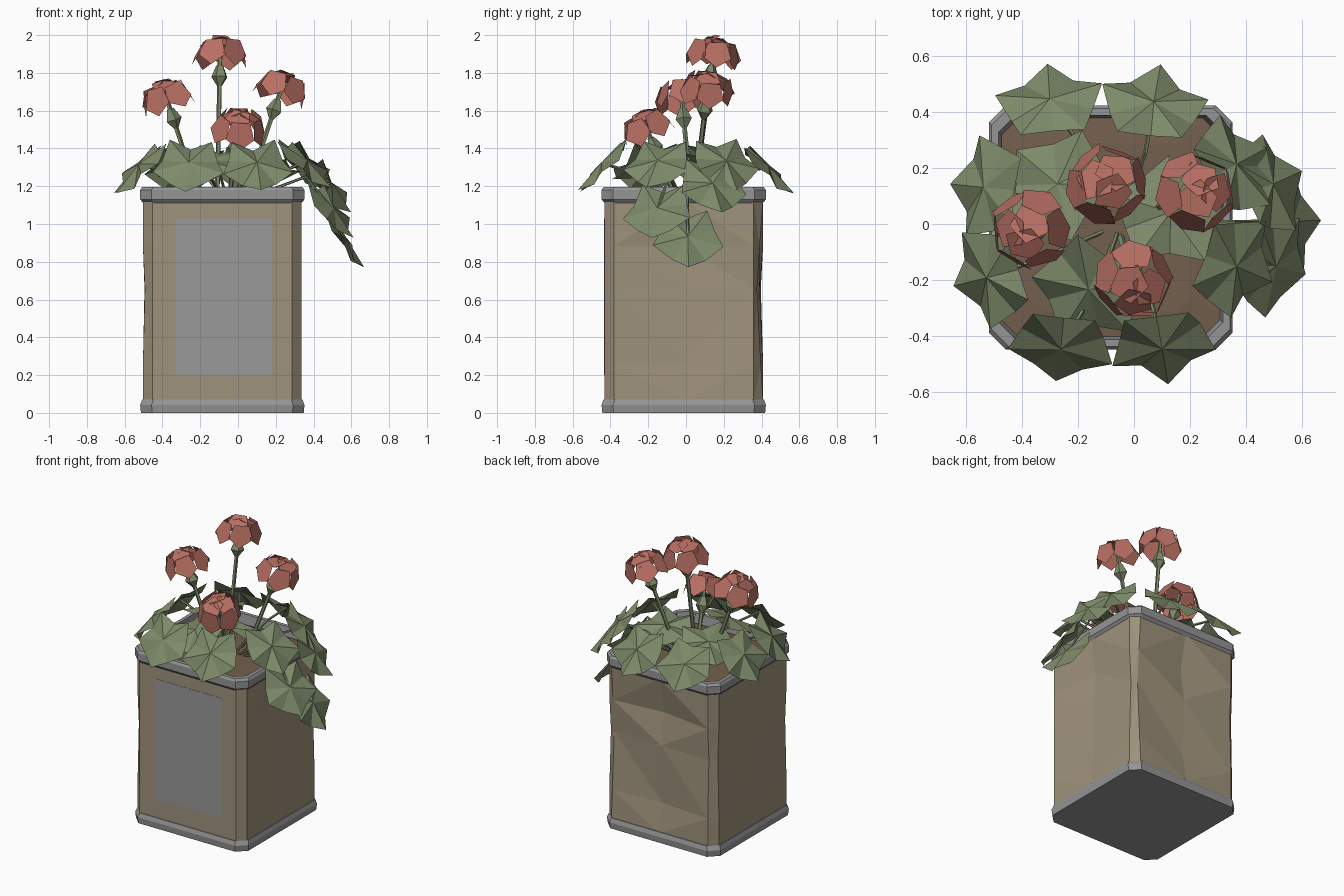
import bpy, bmesh, random
from math import cos, sin, pi, radians
from mathutils import Vector, Matrix

random.seed(4)
cube = bpy.data.objects.get("Cube")
if cube:
    bpy.data.objects.remove(cube)


def material(name, rgb):
    m = bpy.data.materials.new(name)
    m.use_nodes = True
    m.diffuse_color = (*rgb, 1)
    bsdf = m.node_tree.nodes["Principled BSDF"]
    bsdf.inputs["Base Color"].default_value = (*rgb, 1)
    bsdf.inputs["Roughness"].default_value = 0.9
    return m


TAN = material("tan paint", (0.345, 0.288, 0.2))
METAL = material("grey metal", (0.3, 0.3, 0.3))
LABEL = material("grey label", (0.32, 0.32, 0.32))
SOIL = material("brown soil", (0.175, 0.115, 0.075))
GREEN = material("leaf green", (0.205, 0.255, 0.142))
PINK = material("coral petals", (0.485, 0.16, 0.125))


def finish(name, bm, mat):
    me = bpy.data.meshes.new(name)
    bm.to_mesh(me)
    bm.free()
    me.materials.append(mat)
    ob = bpy.data.objects.new(name, me)
    bpy.context.collection.objects.link(ob)
    return ob


def loft(name, rings, mat, cap_start=False, cap_end=False, triangles=False):
    """Skin a list of equal-length point rings."""
    bm = bmesh.new()
    loops = [[bm.verts.new(p) for p in r] for r in rings]
    n = len(loops[0])
    for a, b in zip(loops, loops[1:]):
        for i in range(n):
            j = (i + 1) % n
            bm.faces.new((a[i], a[j], b[j], b[i]))
    if cap_start:
        bm.faces.new(loops[0])
    if cap_end:
        bm.faces.new(loops[-1])
    bmesh.ops.recalc_face_normals(bm, faces=bm.faces)
    if triangles:
        bmesh.ops.triangulate(bm, faces=bm.faces)
    return finish(name, bm, mat)


CENTRE = Vector((-0.083, -0.012, 0))


def tin_ring(half, z, chamfer=0.06):
    """Square with cut corners, with a midpoint on each side."""
    pts = []
    for k in range(4):
        turn = Matrix.Rotation(k * pi / 2, 3, 'Z')
        for t in (chamfer - half, 0, half - chamfer):
            pts.append(CENTRE + turn @ Vector((half, t, z)))
    return pts


# Tin body, dented on the +x and +y sides
body = [tin_ring(0.42, z, 0.05) for z in (0.06, 0.26, 0.66, 0.88, 1.13)]
dents = {(1, 1): 0.012, (2, 1): 0.022, (3, 1): 0.03, (2, 2): 0.012,
         (1, 3): 0.012, (2, 3): 0.032, (3, 3): 0.018, (2, 5): 0.012,
         (1, 4): 0.03, (2, 4): 0.018, (3, 4): 0.05,
         (2, 7): 0.01, (2, 6): 0.008, (2, 8): 0.01}
for (level, i), depth in dents.items():
    body[level][i] -= Matrix.Rotation(i // 3 * pi / 2, 3, 'Z') @ Vector((depth, 0, 0))
loft("tin_body", body, TAN, triangles=True)

# Metal rims, soil and label
loft("bottom_rim", [tin_ring(h, z) for h, z in
     ((0.431, 0), (0.435, 0.042), (0.425, 0.07), (0.415, 0.07))], METAL, cap_start=True)
loft("top_rim", [tin_ring(h, z) for h, z in
     ((0.418, 1.11), (0.435, 1.13), (0.435, 1.18), (0.425, 1.195),
      (0.4, 1.195), (0.388, 1.12))], METAL)
loft("soil", [tin_ring(0.391, 1.13), tin_ring(0.3, 1.14)], SOIL, cap_end=True)

bm = bmesh.new()
bmesh.ops.create_cube(bm, size=1)
bmesh.ops.scale(bm, vec=(0.51, 0.004, 0.83), verts=bm.verts)
bmesh.ops.translate(bm, vec=(-0.075, -0.4315, 0.615), verts=bm.verts)
finish("label", bm, LABEL)


def tube(name, points, radius):
    """Five-sided stem through the points."""
    pts = [Vector(p) for p in points]
    rings = []
    for i, p in enumerate(pts):
        way = pts[min(i + 1, len(pts) - 1)] - pts[max(i - 1, 0)]
        q = way.to_track_quat('Z', 'Y')
        rings.append([p + q @ Vector((radius * cos(a), radius * sin(a), 0))
                      for a in (k * pi / 2.5 for k in range(5))])
    loft(name, rings, GREEN, True, True)


def leaf(name, centre, azimuth, tilt, size):
    """Five pointed lobes folded along ribs from the middle."""
    place = (Matrix.Translation(centre) @ Matrix.Rotation(radians(azimuth), 4, 'Z')
             @ Matrix.Rotation(radians(tilt), 4, 'Y'))
    bm = bmesh.new()
    hub = bm.verts.new(place @ Vector((0, 0, 0.01)))
    rim = []
    for k in range(10):
        r = size * (1 if k % 2 == 0 else 0.66 if k == 5 else 0.79)
        r *= random.uniform(0.97, 1.03)
        a = k * pi / 5 + random.uniform(-0.05, 0.05)
        z = (0 if k % 2 == 0 else -0.03) + random.uniform(-0.01, 0.01)
        rim.append(bm.verts.new(place @ Vector((r * cos(a), r * sin(a), z))))
    for k in range(10):
        bm.faces.new((hub, rim[k], rim[(k + 1) % 10]))
    finish(name, bm, GREEN)


# Leaves: position, compass angle, tilt
leaves = {
    "back_right": (-0.3, 0.44, 1.3, 97, 46), "back_left": (0.07, 0.43, 1.3, 83, 46),
    "right_back": (-0.53, 0.13, 1.31, 172, 48), "right_front": (-0.52, -0.19, 1.31, 197, 48),
    "front_right": (-0.26, -0.44, 1.32, 262, 48), "front_left": (0.1, -0.44, 1.32, 278, 48),
    "left_front": (0.36, -0.15, 1.33, -20, 45), "left_back": (0.36, 0.21, 1.33, 30, 48),
    "inner_back": (-0.27, 0.14, 1.33, 140, 20), "inner_front": (-0.16, -0.23, 1.33, 240, 28),
    "inner_left": (0.13, 0.04, 1.3, 90, 15), "hanging_back": (0.49, 0.14, 1.21, 20, 54),
    "hanging_front": (0.5, -0.15, 1.08, -18, 54), "hanging_low": (0.56, 0.01, 0.93, 5, 58)}
for name, (x, y, z, azimuth, tilt) in leaves.items():
    leaf(name + "_leaf", (x, y, z), azimuth, tilt, 0.21 if "inner" in name else 0.195)
    root = Vector((-0.04 + 0.1 * x, 0.1 * y, 1.12))
    if name.startswith("hanging"):
        bend = (0.36, y * 0.6, 1.25)
    else:
        bend = (0.6 * x, 0.6 * y, 1.27)
    tube(name + "_leaf_stem", (root, bend, (x, y, z)), 0.008)


def flower(name, centre, root):
    """Dome of overlapping pentagon petals over a small calyx and a stem."""
    centre, root = Vector(centre), Vector(root)
    lean = (centre - root).normalized()
    frame = Matrix.Translation(centre) @ lean.to_track_quat('Z', 'Y').to_matrix().to_4x4()
    petals = [(k * 120, 0.42, 0.108, 0.075) for k in range(3)]
    petals += [(k * 60 + 18, 1.25, 0.122, 0.08) for k in range(6)]
    bm = bmesh.new()
    for around, polar, reach, size in petals:
        wobble = Matrix.Rotation(random.uniform(-0.16, 0.16), 4, random.choice('XY'))
        place = (frame @ Matrix.Rotation(radians(around), 4, 'Z')
                 @ Matrix.Rotation(polar, 4, 'Y')
                 @ Matrix.Translation((0, 0, reach)) @ wobble)
        rim = []
        for k in range(5):
            a = k * pi / 2.5 + random.uniform(-0.08, 0.08)
            r = size * random.uniform(0.92, 1.05)
            rim.append(bm.verts.new(place @ Vector((r * cos(a), r * sin(a), 0))))
        bm.faces.new(rim)
    finish(name + "_petals", bm, PINK)
    calyx = [[frame @ Vector((r * cos(k * pi / 2.5), r * sin(k * pi / 2.5), z))
              for k in range(5)] for r, z in ((0.012, -0.14), (0.045, -0.09), (0.02, -0.03))]
    loft(name + "_calyx", calyx, GREEN, True, True)
    tube(name + "_stem", (root, root.lerp(centre, 0.5), centre + lean * 0.09), 0.013)


flower("tall_flower", (-0.095, 0.14, 1.868), (-0.11, 0.04, 1.12))
flower("right_flower", (-0.37, -0.02, 1.638), (-0.2, 0.03, 1.12))
flower("left_flower", (0.22, 0.11, 1.685), (0.03, 0.04, 1.12))
flower("front_flower", (0, -0.2, 1.482), (-0.05, -0.04, 1.12))
